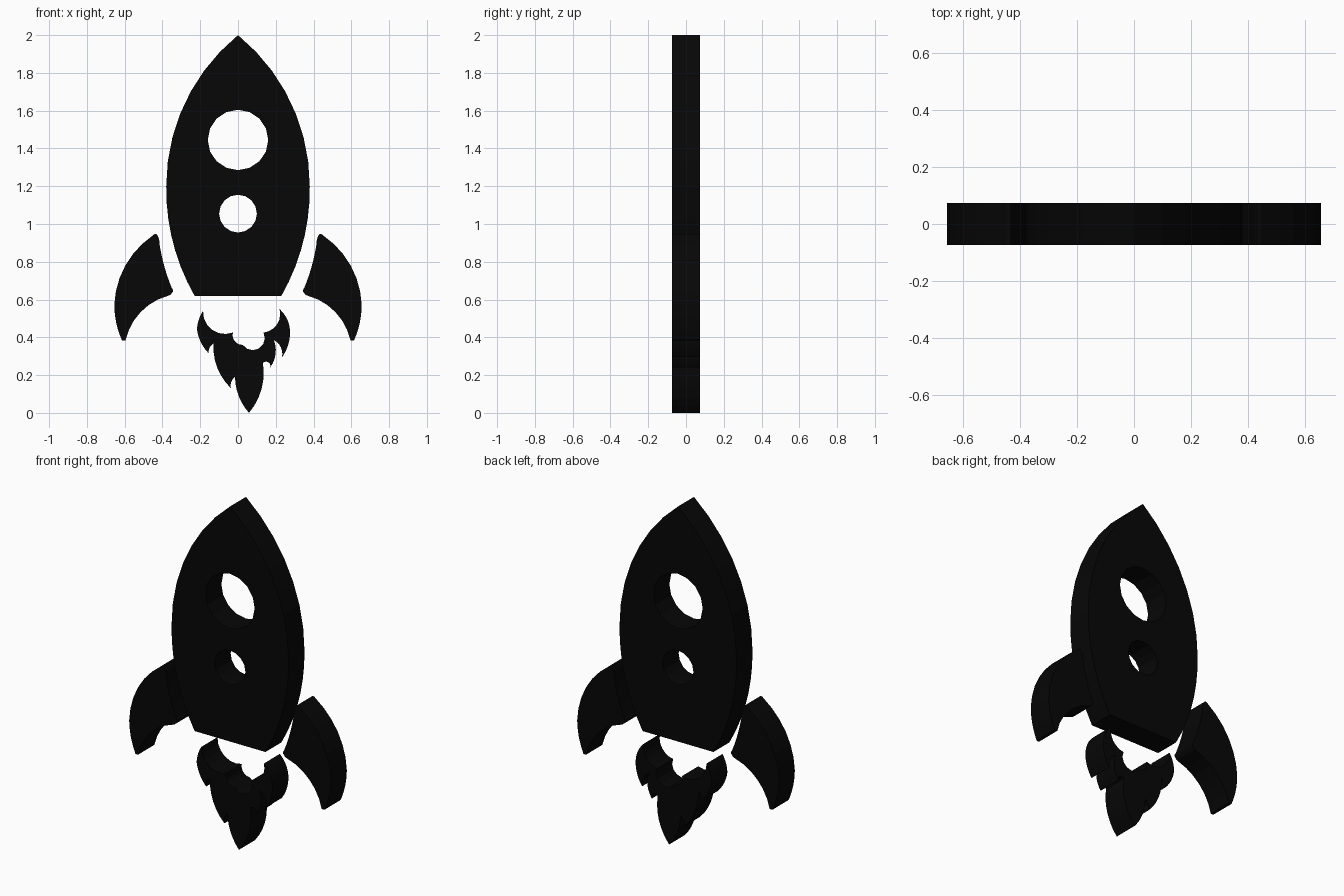
import bpy
import math
from mathutils import Vector, Matrix

cube = bpy.data.objects.get("Cube")
if cube:
    bpy.data.objects.remove(cube, do_unlink=True)

HALF_DEPTH = 0.074

# Single matte black colour
black = bpy.data.materials.new("black")
black.use_nodes = True
colour = (0.002, 0.002, 0.002, 1)
black.diffuse_color = colour
black.node_tree.nodes["Principled BSDF"].inputs["Base Color"].default_value = colour


def arc(start, end, bulge, steps):
    """Points from start up to (not including) end; bulge is height over chord, positive to the left."""
    start, end = Vector(start), Vector(end)
    if abs(bulge) < 0.001:
        return [start]
    chord = end - start
    left = Vector((-chord.y, chord.x))
    half_angle = 2 * math.atan(2 * bulge)
    radius = 0.5 / math.sin(half_angle)
    points = []
    for i in range(steps):
        angle = half_angle * (2 * i / steps - 1)
        along = 0.5 + radius * math.sin(angle)
        height = radius * (math.cos(angle) - math.cos(half_angle))
        points.append(start + chord * along + left * height)
    return points


def outline(corners, steps):
    """Closed clockwise outline from corners (x, z, bulge of the edge that follows)."""
    points = []
    for i, (x, z, bulge) in enumerate(corners):
        following = corners[(i + 1) % len(corners)]
        points += arc((x, z), following[:2], bulge, steps)
    return points


def circle(z, radius, sides=16):
    angles = [math.tau * i / sides for i in range(sides)]
    return [Vector((radius * math.cos(a), z + radius * math.sin(a))) for a in angles]


def mirrored(points):
    return [Vector((-p.x, p.y)) for p in reversed(points)]


def plate(name, *loops):
    """Extrude a filled outline, with any inner loops cut as holes, into an upright slab."""
    curve = bpy.data.curves.new(name + "_profile", "CURVE")
    curve.dimensions = "2D"
    curve.fill_mode = "BOTH"
    curve.extrude = HALF_DEPTH
    for loop in loops:
        spline = curve.splines.new("POLY")
        spline.points.add(len(loop) - 1)
        for point, p in zip(spline.points, loop):
            point.co = (p.x, p.y, 0, 1)
        spline.use_cyclic_u = True
        spline.use_smooth = False
    helper = bpy.data.objects.new(name + "_profile", curve)
    bpy.context.collection.objects.link(helper)
    bpy.context.view_layer.update()
    graph = bpy.context.evaluated_depsgraph_get()
    mesh = bpy.data.meshes.new_from_object(helper.evaluated_get(graph))
    bpy.data.objects.remove(helper, do_unlink=True)
    bpy.data.curves.remove(curve)

    mesh.name = name
    mesh.transform(Matrix.Rotation(math.pi / 2, 4, "X"))
    mesh.materials.clear()
    mesh.materials.append(black)
    part = bpy.data.objects.new(name, mesh)
    bpy.context.collection.objects.link(part)


# Hull with two round portholes
hull = outline([
    (0, 2, 0.113),
    (0.38, 1.2, 0.067),
    (0.23, 0.62, 0),
    (-0.23, 0.62, 0.067),
    (-0.38, 1.2, 0.113),
], 7)
plate("hull", hull, circle(1.445, 0.16), circle(1.055, 0.1))

# Swept side fins
fin = outline([
    (0.43, 0.945, 0.2),
    (0.45, 0.94, 0.12),
    (0.655, 0.57, 0.05),
    (0.615, 0.385, 0.15),
    (0.595, 0.385, -0.14),
    (0.37, 0.62, 0.1),
    (0.35, 0.635, 0.25),
    (0.35, 0.66, -0.03),
    (0.415, 0.89, 0.08),
], 6)
plate("left_fin", fin)
plate("right_fin", mirrored(fin))

# Exhaust flame: outward licks below, round smoke bites above
flame = outline([
    (0.22, 0.55, 0.12),
    (0.275, 0.41, 0.07),
    (0.233, 0.295, -0.17),
    (0.19, 0.385, 0.13),
    (0.17, 0.24, -0.4),
    (0.132, 0.265, 0.11),
    (0.058, 0, 0.09),
    (-0.016, 0.19, -0.16),
    (-0.037, 0.13, 0.11),
    (-0.13, 0.367, -0.16),
    (-0.155, 0.315, 0.08),
    (-0.217, 0.44, 0.07),
    (-0.185, 0.54, -0.27),
    (-0.027, 0.425, -0.25),
    (0.025, 0.36, -0.47),
    (0.135, 0.425, -0.23),
], 6)
plate("flame", flame)
